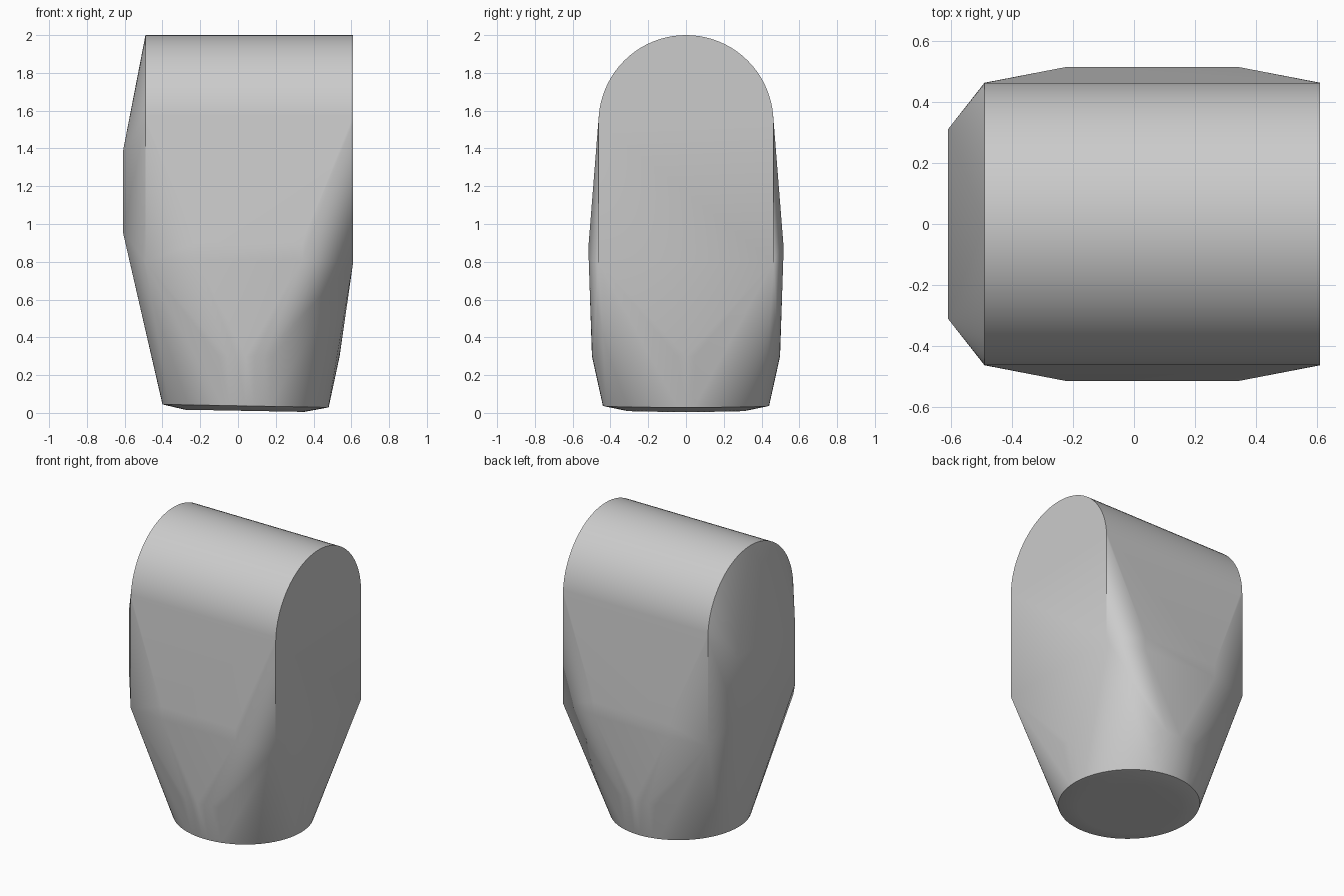
import bpy, bmesh
from math import sin, cos, pi, radians

cube = bpy.data.objects.get("Cube")
if cube:
    bpy.data.objects.remove(cube, do_unlink=True)

grey = bpy.data.materials.new("plain_grey")
grey.use_nodes = True
colour = (0.6, 0.6, 0.6, 1)
grey.diffuse_color = colour
grey.node_tree.nodes["Principled BSDF"].inputs["Base Color"].default_value = colour


def ring(radius, z, tilt=0.0, centre=0.04, count=64):
    """Circle of points whose height falls along x by tilt."""
    pts = []
    for i in range(count):
        a = 2 * pi * i / count
        x = radius * cos(a)
        pts.append((centre + x, radius * sin(a), z - tilt * x))
    return pts


def arch(x, half=0.463, low=0.8, top=2.0, steps=40):
    """Upright outline with a round top and square lower corners."""
    pts = [(x, -half, low), (x, half, low)]
    for i in range(steps + 1):
        a = pi * i / steps
        pts.append((x, half * cos(a), top - half + half * sin(a)))
    return pts


# Arched end outlines
points = arch(0.61) + arch(-0.49)
# Raised plate on the right end
points += [(-0.61, y, z) for y in (-0.31, 0.31) for z in (0.96, 1.38)]
# Shallow bulges on the front and back
points += [(x, y, z) for x in (-0.22, 0.34) for y in (-0.515, 0.515) for z in (0.81, 0.9)]
# Round foot: waist, rim and slightly domed underside
points += ring(0.498, 0.3) + ring(0.44, 0.037, 0.018) + ring(0.315, 0.011, 0.018, 0.035)

# Stretch one skin over all outlines
bm = bmesh.new()
for p in points:
    bm.verts.new(p)
hull = bmesh.ops.convex_hull(bm, input=bm.verts[:])
loose = {v for v in hull["geom_interior"] + hull["geom_unused"]
         if isinstance(v, bmesh.types.BMVert)}
bmesh.ops.delete(bm, geom=list(loose), context="VERTS")
bmesh.ops.dissolve_limit(bm, angle_limit=radians(0.3), verts=bm.verts[:], edges=bm.edges[:])
bmesh.ops.recalc_face_normals(bm, faces=bm.faces[:])

mesh = bpy.data.meshes.new("tapered_body")
bm.to_mesh(mesh)
bm.free()
mesh.materials.append(grey)
body = bpy.data.objects.new("tapered_body", mesh)
bpy.context.collection.objects.link(body)

# Smooth shading with crisp rims and calm flat faces
bpy.ops.object.select_all(action="DESELECT")
body.select_set(True)
bpy.context.view_layer.objects.active = body
bpy.ops.object.shade_smooth_by_angle(angle=radians(30))
weighted = body.modifiers.new("weighted_normals", "WEIGHTED_NORMAL")
weighted.keep_sharp = True
